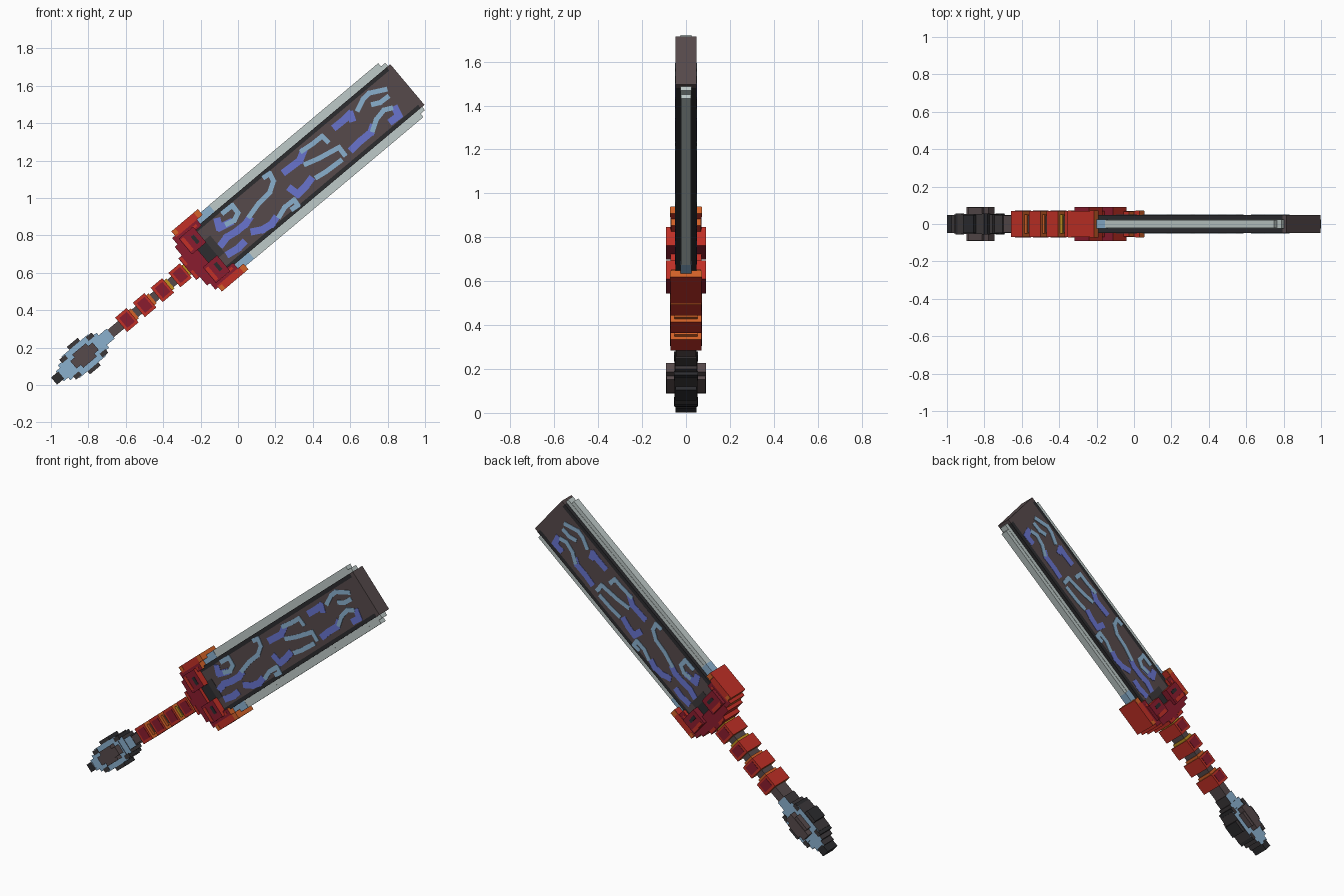
import bpy, bmesh, math
from mathutils import Matrix, Vector

cube = bpy.data.objects.get("Cube")
if cube:
    bpy.data.objects.remove(cube, do_unlink=True)


def material(name, srgb):
    lin = [((c / 255 + 0.055) / 1.055) ** 2.4 for c in srgb] + [1]
    m = bpy.data.materials.new(name)
    m.use_nodes = True
    m.diffuse_color = lin
    m.node_tree.nodes["Principled BSDF"].inputs["Base Color"].default_value = lin
    return m


BLACK = material("black", (44, 44, 47))
CHARCOAL = material("charcoal", (60, 56, 58))
BROWN = material("dusky brown", (86, 74, 75))
SILVER = material("silver", (190, 202, 200))
SKY = material("light blue", (138, 176, 206))
BLUE = material("periwinkle", (104, 116, 206))
CRIMSON = material("crimson", (138, 28, 46))
RED = material("red", (194, 48, 38))
ORANGE = material("orange", (212, 98, 40))
GOLD = material("gold", (196, 146, 32))

# The sword lies along local x; local z runs across the blade, y through it
TILT = Matrix.Rotation(math.radians(-40), 4, 'Y') @ Matrix.Translation((0, 0, 0.648))


def finish(name, bm, mats):
    mesh = bpy.data.meshes.new(name)
    bm.to_mesh(mesh)
    bm.free()
    for m in mats:
        mesh.materials.append(m)
    ob = bpy.data.objects.new(name, mesh)
    ob.matrix_world = TILT
    bpy.context.collection.objects.link(ob)
    return ob


def block(name, along, across, depth, face, side=None, end=None):
    """Box coloured by direction: broad faces, long sides, ends."""
    side = side or face
    end = end or side
    bm = bmesh.new()
    bmesh.ops.create_cube(bm, size=1)
    size = (along[1] - along[0], depth[1] - depth[0], across[1] - across[0])
    mid = (sum(along) / 2, sum(depth) / 2, sum(across) / 2)
    bm.normal_update()
    for f in bm.faces:
        n = [abs(c) for c in f.normal]
        f.material_index = (2, 0, 1)[n.index(max(n))]
    bmesh.ops.transform(bm, matrix=Matrix.Translation(mid) @ Matrix.Diagonal((*size, 1)),
                        verts=bm.verts)
    return finish(name, bm, [face, side, end])


def middle(name, along, half_width, half_depth, *colours):
    block(name, along, (-half_width, half_width), (-half_depth, half_depth), *colours)


def pair(name, along, across, half_depth, *colours):
    a, b = across
    block("upper_" + name, along, (a, b), (-half_depth, half_depth), *colours)
    block("lower_" + name, along, (-b, -a), (-half_depth, half_depth), *colours)


def plates(name, along, across, surface, colour):
    """Thin plates on front and back, mirrored across the blade."""
    for word, d in (("front", -1), ("back", 1)):
        depth = sorted((d * (surface - 0.002), d * (surface + 0.002)))
        for part, m in (("upper", 1), ("lower", -1)):
            block(f"{part}_{word}_{name}", along, sorted((m * across[0], m * across[1])),
                  depth, colour)


# Blade core, dark rails and stepped cutting edges
middle("blade_core", (0.29, 1.70), 0.12, 0.047, BROWN)
middle("blade_tip", (1.70, 1.726), 0.142, 0.047, BROWN)
pair("blade_rail", (0.29, 1.70), (0.118, 0.142), 0.047, BLACK)
pair("inner_edge", (0.50, 1.71), (0.14, 0.165), 0.024, SILVER)
pair("outer_edge", (0.50, 1.68), (0.164, 0.188), 0.022, SILVER)
pair("edge_root", (0.40, 0.50), (0.14, 0.187), 0.025, SKY)
plates("blade_shadow_wide", (0.29, 0.36), (0, 0.10), 0.047, BLACK)
plates("blade_shadow_narrow", (0.36, 0.40), (0, 0.06), 0.047, CHARCOAL)

# Flowing inlay on both faces of the blade, as (x, z) paths
SKY_PATHS = [
    [(-.08, .92), (-.03, .96), (0, .92), (-.02, .88), (-.06, .86)],
    [(.06, .9), (.11, .97), (.17, 1.03), (.19, 1.09), (.17, 1.13), (.14, 1.11)],
    [(.22, .9), (.25, .95), (.3, .99), (.32, .96), (.29, .94)],
    [(.34, 1.25), (.4, 1.29), (.45, 1.33), (.48, 1.3)],
    [(.36, 1.18), (.43, 1.21), (.54, 1.27), (.57, 1.23)],
    [(.42, 1.11), (.47, 1.14), (.55, 1.2)],
    [(.64, 1.47), (.67, 1.53), (.7, 1.56), (.79, 1.58)],
    [(.72, 1.5), (.76, 1.51), (.8, 1.54)],
    [(.72, 1.36), (.74, 1.42), (.78, 1.47), (.82, 1.48)],
]
BLUE_PATHS = [
    [(-.11, .88), (-.1, .84), (-.04, .87)],
    [(-.09, .75), (-.06, .79), (-.01, .82), (.04, .86), (.06, .89)],
    [(-.05, .7), (0, .73), (.03, .76)],
    [(.08, .82), (.13, .83), (.18, .86), (.2, .89)],
    [(.25, 1.14), (.29, 1.17), (.33, 1.2), (.35, 1.25)],
    [(.28, 1.05), (.32, 1.02), (.36, 1.06), (.39, 1.1)],
    [(.52, 1.38), (.57, 1.42), (.6, 1.45), (.61, 1.42)],
    [(.61, 1.26), (.65, 1.3), (.71, 1.35), (.72, 1.38)],
    [(.84, 1.48), (.86, 1.44), (.82, 1.41)],
]


def inlay(name, paths, width, raise_by, colour):
    bm = bmesh.new()
    to_local = TILT.inverted()
    for path in paths:
        pts = [to_local @ Vector((x, 0, z)) for x, z in path]
        for a, b in zip(pts, pts[1:]):
            d = b - a
            turn = Matrix.Rotation(-math.atan2(d.z, d.x), 4, 'Y')
            scale = Matrix.Diagonal((d.length + width * 0.7, 0.004, width, 1))
            for y in (-0.046 - raise_by, 0.046 + raise_by):
                spot = Matrix.Translation((a + b) / 2 + Vector((0, y, 0)))
                bmesh.ops.create_cube(bm, size=1, matrix=spot @ turn @ scale)
    finish(name, bm, [colour])


inlay("light_inlay", SKY_PATHS, 0.026, 0.002, SKY)
inlay("deep_inlay", BLUE_PATHS, 0.038, 0.001, BLUE)

# Crescent guard: hub, stepped arms and raised lobes
middle("guard_hub", (0.19, 0.30), 0.075, 0.07, CRIMSON, RED, RED)
pair("guard_shoulder", (0.215, 0.34), (0.07, 0.135), 0.07, CRIMSON, RED)
pair("guard_arm", (0.235, 0.40), (0.13, 0.18), 0.068, CRIMSON, RED, ORANGE)
pair("guard_horn", (0.255, 0.44), (0.17, 0.21), 0.07, RED, RED, ORANGE)
pair("guard_lobe", (0.26, 0.36), (0.045, 0.155), 0.09, CRIMSON, CRIMSON, RED)
plates("lobe_trim", (0.265, 0.285), (0.06, 0.145), 0.09, RED)
plates("lobe_slot", (0.315, 0.335), (0.07, 0.12), 0.09, BLACK)
plates("horn_cap", (0.41, 0.44), (0.172, 0.208), 0.07, ORANGE)
plates("horn_corner", (0.258, 0.28), (0.18, 0.208), 0.07, ORANGE)
plates("hub_trim", (0.195, 0.21), (0.02, 0.07), 0.07, RED)
plates("arm_stripe", (0.30, 0.38), (0.142, 0.156), 0.068, RED)

# Grip: rod threaded with square beads and gold collars
middle("grip_rod", (-0.40, 0.20), 0.026, 0.045, BROWN)
for i in range(4):
    c = -0.232 + 0.124 * i
    middle(f"grip_bead_{i}", (c - 0.04, c + 0.04), 0.05, 0.07, RED, RED, ORANGE)
    middle(f"grip_collar_{i}", (c + 0.04, c + 0.056), 0.034, 0.052,
           GOLD if i > 1 else ORANGE)
    plates(f"bead_panel_{i}", (c - 0.025, c + 0.028), (0, 0.034), 0.07, CRIMSON)

# Pommel: stepped diamond with a raised brown centre
middle("pommel_tip", (-0.74, -0.69), 0.025, 0.047, BLACK)
middle("pommel_spine", (-0.70, -0.345), 0.034, 0.047, SKY, CHARCOAL)
middle("pommel_inner_step", (-0.67, -0.40), 0.052, 0.05, SKY, CHARCOAL)
middle("pommel_middle_step", (-0.625, -0.44), 0.075, 0.053, SKY, CHARCOAL)
pair("pommel_wing", (-0.57, -0.495), (0.07, 0.096), 0.047, CHARCOAL, BLACK)
pair("pommel_notch", (-0.645, -0.605), (0.045, 0.07), 0.055, CHARCOAL, BLACK)
pair("pommel_front_notch", (-0.46, -0.42), (0.045, 0.07), 0.055, CHARCOAL, BLACK)
middle("pommel_boss", (-0.605, -0.45), 0.026, 0.091, BROWN)
middle("pommel_boss_step", (-0.575, -0.48), 0.046, 0.088, BROWN)
